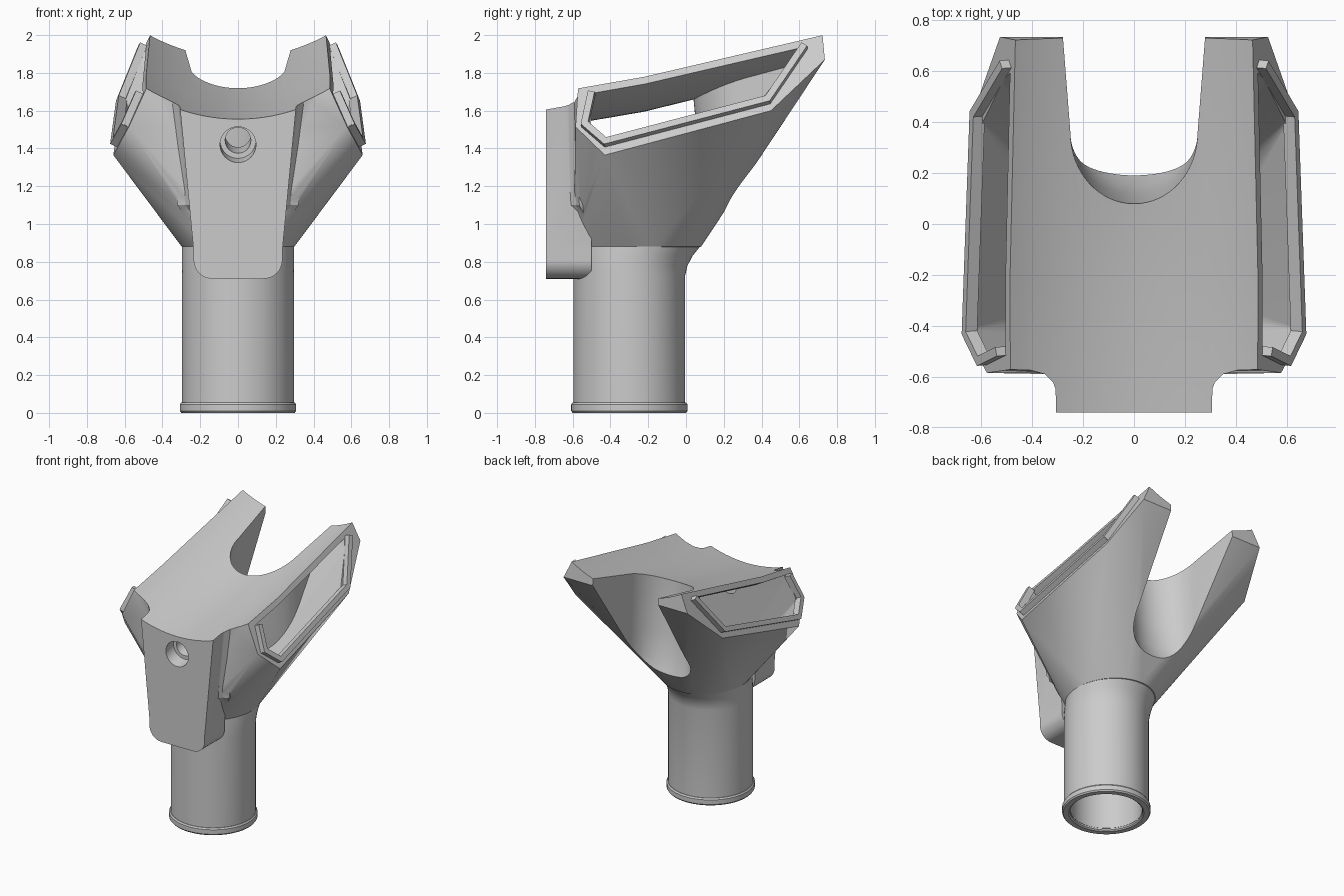
import bpy, bmesh, math
from mathutils import Vector

cube = bpy.data.objects.get("Cube")
if cube:
    bpy.data.objects.remove(cube)

grey = bpy.data.materials.new("light_grey")
grey.use_nodes = True
grey.diffuse_color = (0.6, 0.6, 0.6, 1)
grey.node_tree.nodes["Principled BSDF"].inputs["Base Color"].default_value = grey.diffuse_color


def finish(name, bm):
    bmesh.ops.recalc_face_normals(bm, faces=bm.faces[:])
    if bm.calc_volume(signed=True) < 0:
        bmesh.ops.reverse_faces(bm, faces=bm.faces[:])
    mesh = bpy.data.meshes.new(name)
    bm.to_mesh(mesh)
    bm.free()
    mesh.materials.append(grey)
    obj = bpy.data.objects.new(name, mesh)
    bpy.context.collection.objects.link(obj)
    return obj


def loft(name, rings, closed=False):
    """Skin equal-length rings; cap the ends, or join last ring to first."""
    bm = bmesh.new()
    rows = [[bm.verts.new(p) for p in r] for r in rings]
    pairs = list(zip(rows, rows[1:]))
    if closed:
        pairs.append((rows[-1], rows[0]))
    else:
        bm.faces.new(rows[0])
        bm.faces.new(rows[-1])
    n = len(rows[0])
    for a, b in pairs:
        for i in range(n):
            j = (i + 1) % n
            bm.faces.new((a[i], a[j], b[j], b[i]))
    return finish(name, bm)


def add_hull(bm, points):
    verts = [bm.verts.new(p) for p in points]
    bmesh.ops.convex_hull(bm, input=verts)
    for v in [v for v in bm.verts if not v.link_faces]:
        bm.verts.remove(v)


def hull(name, points):
    bm = bmesh.new()
    add_hull(bm, points)
    return finish(name, bm)


def ellipse(z, rx, front, back, n=64):
    cy, ry = (front + back) / 2, (back - front) / 2
    return [(rx * math.cos(2 * math.pi * i / n), cy + ry * math.sin(2 * math.pi * i / n), z)
            for i in range(n)]


def circle(z, r):
    return ellipse(z, r, -0.3 - r, -0.3 + r)


def volume(mesh, weld=False):
    bm = bmesh.new()
    bm.from_mesh(mesh)
    if weld:
        bmesh.ops.remove_doubles(bm, verts=bm.verts[:], dist=0.00001)
        bm.to_mesh(mesh)
    result = bm.calc_volume(signed=True)
    bm.free()
    return result


def boolean(target, cutter, operation):
    """Combine solids, taking the first solver whose volume is plausible."""
    va, vb = volume(target.data), volume(cutter.data)
    low, high = (max(va, vb), va + vb) if operation == 'UNION' else (va - vb, va)
    mod = target.modifiers.new("bool", 'BOOLEAN')
    mod.operation, mod.object = operation, cutter
    best = None
    for solver in reversed(mod.bl_rna.properties["solver"].enum_items.keys()):
        mod.solver = solver
        bpy.context.view_layer.update()
        deps = bpy.context.evaluated_depsgraph_get()
        mesh = bpy.data.meshes.new_from_object(target.evaluated_get(deps))
        v = volume(mesh, weld=True)
        if low - 1e-4 < v < high + 1e-4 and abs(v - va) > 1e-6:
            best = mesh
            break
    target.modifiers.clear()
    if best:
        target.data = best
    bpy.data.objects.remove(cutter)


def both(points):
    return points + [(-x, y, z) for x, y, z in points]


# Sloping plane that carries each side opening
NORMAL = Vector((1, -0.085, 0.461)).normalized()


def on_side(y, z, out=0.0):
    return tuple(Vector((1.326 + 0.085 * y - 0.461 * z, y, z)) + NORMAL * out)


def top_cutter(drop):
    rings = []
    for y, z in ((-1, 1.51), (-0.22, 1.645), (1, 1.945)):
        rings.append([(0.95 * math.sin(2 * math.pi * i / 128), y,
                       z - drop + 0.95 - 0.95 * math.cos(2 * math.pi * i / 128))
                      for i in range(128)])
    return loft("top_cutter", rings)


def groove_cutter(grow):
    rings = []
    for z, y in ((0.7, 0.28), (1.0, 0.21), (1.15, 0.15), (1.35, 0.115), (1.71, 0.08), (2.3, 0.06)):
        arc = [((0.25 + grow) * math.cos(math.pi * i / 32),
                0.36 - (0.36 - y + grow) * math.sin(math.pi * i / 32), z) for i in range(33)]
        rings.append(arc + [(-0.3 - grow, 1, z), (0.3 + grow, 1, z)])
    return loft("groove_cutter", rings)


# Outer shell: hopper, pipe and front mounting block
side = [on_side(*p) for p in ((-0.57, 1.74), (-0.585, 1.515), (-0.43, 1.365),
                              (0.45, 1.6), (0.735, 1.87), (0.72, 2.03))]
side.append(on_side(0.05, 1.68, 0.001))
body = hull("hopper_body", both(side) + ellipse(0.88, 0.298, -0.596, 0.08) + [(0, -0.27, 0.8)])
pipe = loft("pipe", [circle(0.02, 0.296), circle(0.73, 0.296),
                     ellipse(0.78, 0.296, -0.596, 0.008), ellipse(0.83, 0.297, -0.596, 0.034),
                     ellipse(0.9, 0.298, -0.595, 0.09)])
boolean(body, pipe, 'UNION')

half = [(0.32, 1.75), (0.235, 0.86)]
half += [(0.135 + 0.1 * math.cos(a * math.pi / 16), 0.81 - 0.1 * math.sin(a * math.pi / 16))
         for a in range(9)]
outline = half + [(-x, z) for x, z in reversed(half)]
block = loft("mount_block", [[(x, y, z) for x, z in outline] for y in (-0.74, -0.5)])
boolean(body, block, 'UNION')

# Curved webs blending the block into the hopper
plan = [(0.29, -0.68), (0.313, -0.66), (0.325, -0.625), (0.355, -0.592), (0.41, -0.575),
        (0.41, -0.5), (0.29, -0.5)]
for s in (1, -1):
    web = loft("web", [[(s * x * k, y + shift, z) for x, y in plan]
                       for z, k, shift in ((0.95, 0.55, 0.09), (1.1, 0.78, 0.01), (1.75, 1.02, 0))])
    boolean(body, web, 'UNION')

boolean(body, top_cutter(0), 'DIFFERENCE')
boolean(body, groove_cutter(0), 'DIFFERENCE')

# Hollow interior that opens through both sides and the pipe
opening = [on_side(*p, 0.03) for p in ((-0.5, 1.7), (-0.5, 1.53), (-0.41, 1.455),
                                       (0.42, 1.68), (0.58, 1.88), (0.62, 1.97))]
opening.append(on_side(0.05, 1.7, 0.035))
inner = hull("interior", both(opening) + circle(0.86, 0.255) + [(0, -0.3, 0.8)])
boolean(inner, top_cutter(0.05), 'DIFFERENCE')
boolean(inner, groove_cutter(0.045), 'DIFFERENCE')
boolean(inner, loft("bore", [circle(-0.1, 0.25), circle(0.92, 0.25)]), 'UNION')
boolean(body, inner, 'DIFFERENCE')


# Stepped screw hole in the block, rising slightly inwards
def hole(r, start, end):
    return loft("hole", [[(r * math.cos(2 * math.pi * i / 40), y,
                           1.42 + (y + 0.74) * 0.25 + r * math.sin(2 * math.pi * i / 40))
                          for i in range(40)] for y in (start, end)])


boolean(body, hole(0.095, -0.8, -0.65), 'DIFFERENCE')
boolean(body, hole(0.068, -0.7, -0.45), 'DIFFERENCE')

# Collar at the foot of the pipe
section = [(0.252, 0.008), (0.262, 0), (0.3, 0), (0.308, 0.01), (0.308, 0.045),
           (0.3, 0.055), (0.252, 0.055)]
collar = loft("pipe_collar", [circle(z, r) for r, z in section], closed=True)

# Raised rails around three edges of each side opening
path = [(-0.5, 1.68), (-0.535, 1.52), (-0.425, 1.425), (0.435, 1.65), (0.625, 1.93)]
parts = [body, collar]
for name, s in (("left_rail", 1), ("right_rail", -1)):
    bm = bmesh.new()
    for p, q in zip(path, path[1:]):
        a, b = Vector(on_side(*p)), Vector(on_side(*q))
        along = (b - a).normalized() * 0.008
        across = NORMAL.cross(b - a).normalized() * 0.018
        pts = [e + across * w + NORMAL * h for e in (a - along, b + along)
               for w in (-1, 1) for h in (-0.01, 0.04)]
        add_hull(bm, [(s * v.x, v.y, v.z) for v in pts])
    parts.append(finish(name, bm))

# Smooth curved walls, keep the edges crisp
bpy.ops.object.select_all(action='DESELECT')
for obj in parts:
    obj.select_set(True)
bpy.context.view_layer.objects.active = body
bpy.ops.object.shade_smooth_by_angle(angle=math.radians(25))
